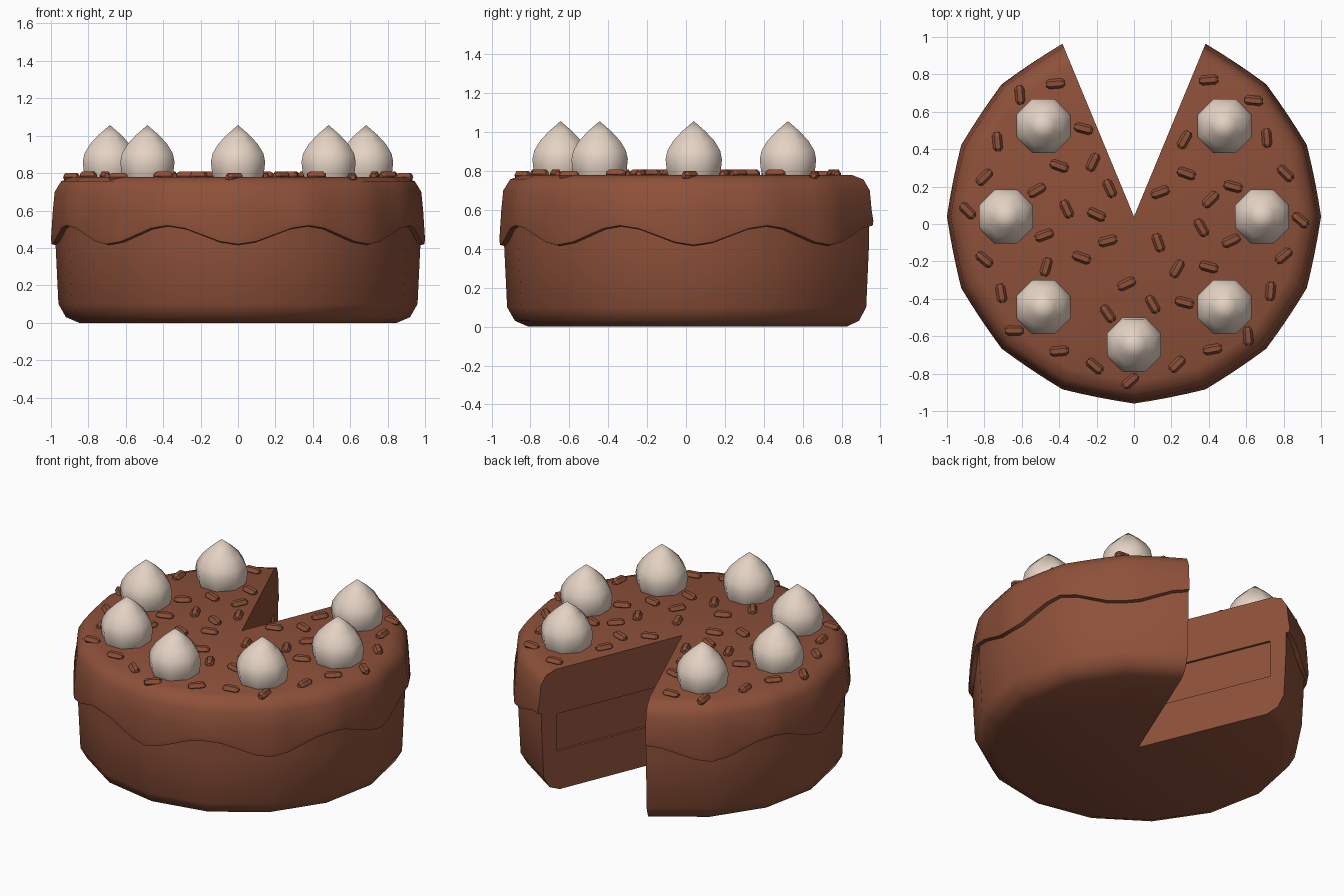
import bpy, bmesh, math
from mathutils import Matrix, Vector

if "Cube" in bpy.data.objects:
    bpy.data.objects.remove(bpy.data.objects["Cube"])

CY = 0.04                      # cake centre in y
WEDGE = math.radians(22.5)     # half angle of the missing slice
SEG = math.radians(22.5)       # one side of the 16-sided cake


def material(name, rgb):
    m = bpy.data.materials.new(name)
    m.diffuse_color = (*rgb, 1)
    m.use_nodes = True
    m.node_tree.nodes["Principled BSDF"].inputs["Base Color"].default_value = m.diffuse_color
    return m


CHOCOLATE = material("chocolate", (0.27, 0.082, 0.042))
CREAM = material("cream", (0.78, 0.65, 0.55))


def finish(bm, name, mat, angle=40):
    bmesh.ops.recalc_face_normals(bm, faces=bm.faces[:])
    me = bpy.data.meshes.new(name)
    bm.to_mesh(me)
    bm.free()
    ob = bpy.data.objects.new(name, me)
    bpy.context.collection.objects.link(ob)
    me.materials.append(mat)
    if angle:
        smooth(ob, angle)
    return ob


def smooth(ob, angle):
    bpy.ops.object.select_all(action='DESELECT')
    ob.select_set(True)
    bpy.context.view_layer.objects.active = ob
    bpy.ops.object.shade_smooth_by_angle(angle=math.radians(angle))


def flat_side(t):
    """Radius factor that turns a circle into a 16-gon."""
    return math.cos(SEG / 2) / math.cos((t % SEG) - SEG / 2)


def partial_lathe(profile, columns):
    """Sweep a closed profile around the cake, leaving the slice open."""
    bm = bmesh.new()
    start, sweep = math.pi / 2 + WEDGE, 2 * math.pi - 2 * WEDGE
    rings = []
    for i in range(columns + 1):
        t = start + sweep * i / columns
        rings.append([bm.verts.new((r * math.cos(t), CY + r * math.sin(t), z))
                      for r, z in profile(t)])
    n = len(rings[0])
    for a, b in zip(rings, rings[1:]):
        for j in range(n):
            k = (j + 1) % n
            bm.faces.new((a[j], a[k], b[k], b[j]))
    bm.faces.new(rings[0])
    bm.faces.new(rings[-1])
    bmesh.ops.remove_doubles(bm, verts=bm.verts[:], dist=1e-5)
    return bm


# Cake body
BODY = [(0, 0), (0.85, 0), (0.92, 0.03), (0.96, 0.1), (0.975, 0.41), (0.975, 0.70), (0, 0.70)]
body = finish(partial_lathe(lambda t: BODY, 14), "cake_body", CHOCOLATE, None)

# Shallow filling recess in both cut faces
bm = bmesh.new()
d, length = 0.015, 0.88
apex = Vector((0, CY - d / math.sin(WEDGE)))
ends = [apex + (length + 0.03) * Vector((s * math.sin(WEDGE), math.cos(WEDGE))) for s in (1, -1)]
face = bm.faces.new([bm.verts.new((p.x, p.y, 0.25)) for p in (apex, *ends)])
top = bmesh.ops.extrude_face_region(bm, geom=[face])["geom"]
bmesh.ops.translate(bm, verts=[v for v in top if isinstance(v, bmesh.types.BMVert)], vec=(0, 0, 0.24))
cutter = finish(bm, "filling_cutter", CHOCOLATE, None)
cutter.hide_render = True
mod = body.modifiers.new("recess", 'BOOLEAN')
mod.operation, mod.solver, mod.object = 'DIFFERENCE', 'EXACT', cutter
bpy.context.view_layer.objects.active = body
bpy.ops.object.modifier_apply(modifier="recess")
bpy.data.objects.remove(cutter)
smooth(body, 40)


# Icing with a wavy lower edge
def icing_profile(t):
    w = 0.465 - 0.05 * math.cos(8 * t)
    f = flat_side(t)
    g = 0.75 * f + 0.25
    outer = [(0.88, 0.78), (0.945, 0.757), (0.98, 0.70), (0.99, 0.60), (1.0, w + 0.03), (0.996, w + 0.005)]
    return ([(0, 0.78)] + [(r * g, z) for r, z in outer]
            + [(0.973 * f, w), (0.975 * f, 0.70), (0, 0.70)])


finish(partial_lathe(icing_profile, 56), "icing", CHOCOLATE)


# Solid of revolution from (radius, height) rings, used for cream and sprinkles
def turned(rings, sides, phase=0.0):
    bm = bmesh.new()
    loops = [[bm.verts.new((r * math.cos(phase + 2 * math.pi * i / sides),
                            r * math.sin(phase + 2 * math.pi * i / sides), z))
              for i in range(sides)] for r, z in rings]
    for a, b in zip(loops, loops[1:]):
        for i in range(sides):
            k = (i + 1) % sides
            bm.faces.new((a[i], a[k], b[k], b[i]))
    bm.faces.new(loops[0])
    bm.faces.new(loops[-1])
    bmesh.ops.remove_doubles(bm, verts=bm.verts[:], dist=1e-5)
    return bm


# Seven cream dollops
DOLLOP = [(0.135, 0.765), (0.15, 0.80), (0.157, 0.86), (0.147, 0.905),
          (0.115, 0.955), (0.065, 1.005), (0.0, 1.057)]
for i in range(7):
    t = math.radians(135 + 45 * i)
    ob = finish(turned(DOLLOP, 8, math.pi / 8), f"cream_dollop_{i + 1}", CREAM, 60)
    ob.location = (0.685 * math.cos(t), CY + 0.685 * math.sin(t), 0)

# Chocolate sprinkles: x, y, turn in degrees
SPRINKLES = [
    (-.42, .75, 5), (-.61, .69, 95), (-.73, .44, 95), (-.80, .25, 45), (-.27, .51, -15),
    (-.40, .31, -20), (-.22, .33, 65), (-.52, .18, 30), (-.13, .19, -65), (-.36, .08, -65),
    (-.20, .05, -25), (-.89, .07, -45), (-.48, -.06, 20), (-.80, -.19, -40), (-.47, -.23, 75),
    (-.28, -.18, -20), (-.14, -.09, 15), (-.71, -.37, -80), (-.64, -.57, 0), (-.40, -.68, 5),
    (-.21, -.76, -40), (-.14, -.48, -55), (-.04, -.32, 25), (.10, -.43, -60), (.13, -.10, -70),
    (.23, -.24, 60), (.27, -.42, -15), (.40, -.23, -15), (.36, -.02, -60), (.52, -.09, 25),
    (.14, .17, 20), (.28, .27, -20), (.27, .45, 60), (.40, .77, 5), (.64, .66, -5),
    (.71, .46, -85), (.81, .27, -45), (.41, .13, 45), (.53, .20, -15), (.89, .02, -40),
    (.80, -.17, 40), (.73, -.36, 85), (.61, -.60, -85), (.42, -.67, 10), (.23, -.75, 45),
    (-.02, -.84, 40)]
PIECE = [(0.014, -0.05), (0.026, -0.034), (0.026, 0.034), (0.014, 0.05)]
for i, (x, y, a) in enumerate(SPRINKLES):
    bm = turned(PIECE, 6, math.pi / 6)
    z = 0.785 if math.hypot(x, y - CY) < 0.86 else 0.778
    bm.transform(Matrix.Translation((x, y, z)) @ Matrix.Rotation(math.radians(a), 4, 'Z')
                 @ Matrix.Rotation(math.pi / 2, 4, 'Y'))
    finish(bm, f"sprinkle_{i + 1}", CHOCOLATE, 30)
